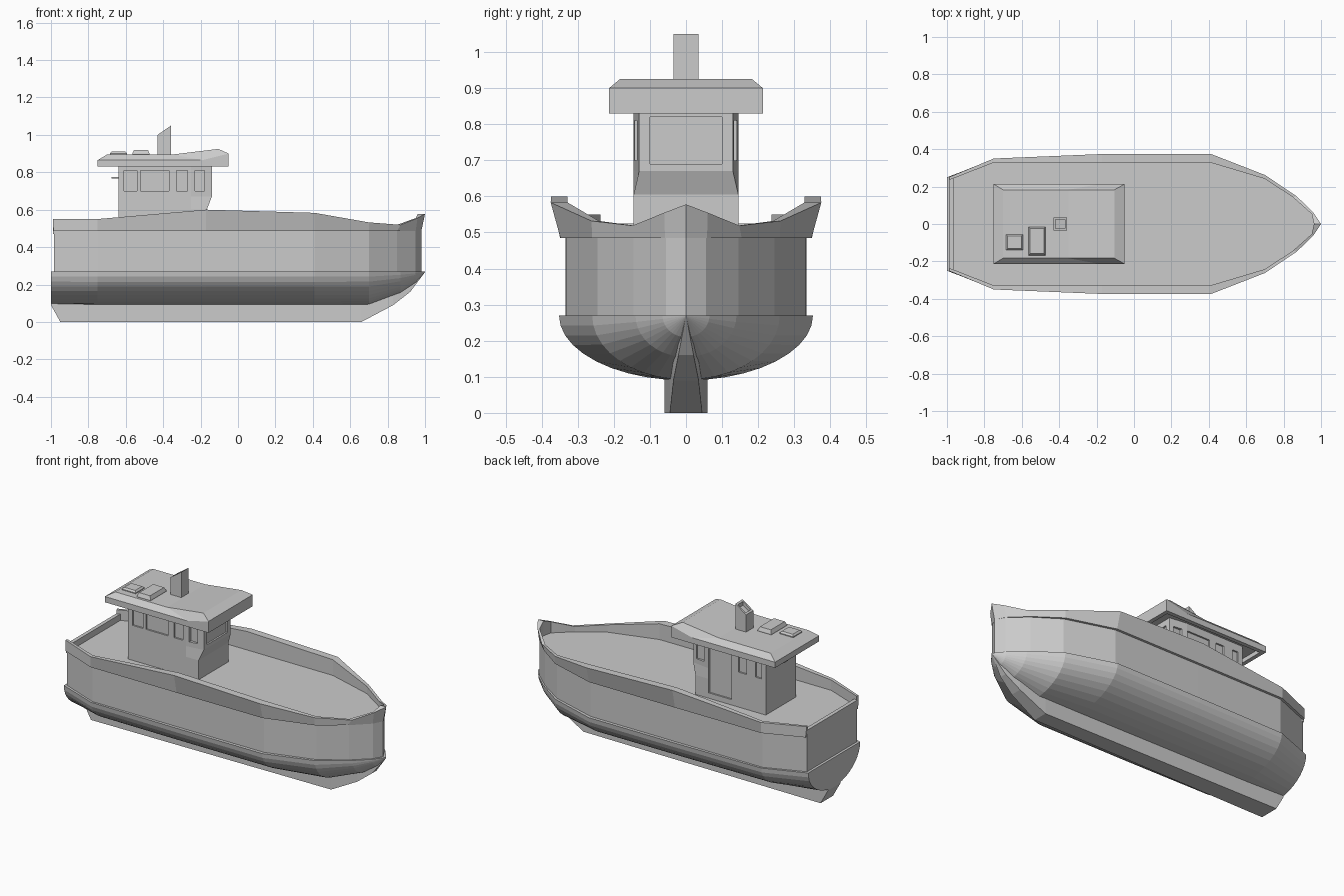
import bpy, bmesh, math

if "Cube" in bpy.data.objects:
    bpy.data.objects.remove(bpy.data.objects["Cube"], do_unlink=True)

GREY = (0.6, 0.6, 0.6, 1)
grey = bpy.data.materials.new("plain grey")
grey.use_nodes = True
grey.diffuse_color = GREY
grey.node_tree.nodes["Principled BSDF"].inputs["Base Color"].default_value = GREY


def finish(name, bm):
    bmesh.ops.remove_doubles(bm, verts=bm.verts, dist=0.0005)
    bmesh.ops.dissolve_degenerate(bm, edges=bm.edges, dist=0.0002)
    bmesh.ops.recalc_face_normals(bm, faces=bm.faces)
    mesh = bpy.data.meshes.new(name)
    bm.to_mesh(mesh)
    bm.free()
    mesh.materials.append(grey)
    ob = bpy.data.objects.new(name, mesh)
    bpy.context.collection.objects.link(ob)
    return ob


def add_loft(bm, rings):
    """Closed rings joined in order; ends capped with strips across."""
    rows = [[bm.verts.new(p) for p in r] for r in rings]
    n = len(rows[0])
    for a, b in zip(rows, rows[1:]):
        for i in range(n):
            j = (i + 1) % n
            bm.faces.new((a[i], a[j], b[j], b[i]))
    for r in (rows[0], rows[-1]):
        for i in range(n // 2 - 1):
            bm.faces.new((r[i], r[i + 1], r[n - 2 - i], r[n - 1 - i]))


def loft(name, rings):
    bm = bmesh.new()
    add_loft(bm, rings)
    return finish(name, bm)


def rect(x0, x1, y0, y1, z0, z1=None):
    z1 = z0 if z1 is None else z1
    return [(x0, y0, z0), (x1, y0, z1), (x1, y1, z1), (x0, y1, z0)]


def sided_hull(name, rows):
    """Half sections from stern to bow, built on both sides, stern closed."""
    bm = bmesh.new()
    for s in (1, -1):
        grid = [[bm.verts.new((x, s * y, z)) for x, y, z in r] for r in rows]
        for a, b in zip(grid, grid[1:]):
            for i in range(len(a) - 1):
                bm.faces.new((a[i], a[i + 1], b[i + 1], b[i]))
        bm.faces.new(grid[0])
    return finish(name, bm)


# Upper hull with deck and flared bulwark
# x, wall half width, top x, top half width, top z
DECK, STEP, CHINE = 0.487, 0.485, 0.27
stations = [
    (-0.985, 0.24, -0.99, 0.25, 0.55),
    (-0.75, 0.333, -0.75, 0.35, 0.55),
    (-0.17, 0.334, -0.17, 0.374, 0.60),
    (0.41, 0.333, 0.41, 0.375, 0.583),
    (0.70, 0.245, 0.70, 0.262, 0.532),
    (0.85, 0.145, 0.87, 0.148, 0.519),
    (0.95, 0.055, 0.96, 0.06, 0.555),
    (0.98, 0.0, 1.0, 0.0, 0.578),
]
rows = []
for x, w, xt, wt, zt in stations:
    lip = 0.015 * min(1, w / 0.24)
    xi = min(x, 0.962)
    wi = w * 0.985
    rows.append([
        (xi, 0, DECK), (xi, wi, DECK), (xi, wi, zt), (xt, wt, zt),
        (x, w + lip, STEP), (x, w, STEP), (x, w, CHINE), (x, 0, CHINE),
    ])
sided_hull("upper_hull", rows)

# Low wall across the stern
loft("stern_wall", [rect(-0.988, -0.965, -0.245, 0.245, z) for z in (0.47, 0.525)])

# Rounded lower hull: x, half width, depth below the chine
lower = [
    (-1.0, 0.25, 0.178), (-0.75, 0.345, 0.18), (-0.17, 0.352, 0.18),
    (0.41, 0.352, 0.18), (0.70, 0.26, 0.178), (0.87, 0.14, 0.115),
    (0.95, 0.065, 0.06), (1.0, 0.0, 0.005),
]
SEG = 10
rows = []
for x, w, d in lower:
    row = [(x, 0, CHINE)]
    for k in range(SEG + 1):
        t = math.pi / 2 * k / SEG
        row.append((x, w * math.cos(t), CHINE - d * math.sin(t)))
    rows.append(row)
sided_hull("lower_hull", rows)

# Keel: x, half width, bottom, top
keel = [
    (-1.0, 0.06, 0.09, 0.13), (-0.95, 0.06, 0.0, 0.13), (0.66, 0.045, 0.0, 0.13),
    (0.83, 0.035, 0.09, 0.18), (0.92, 0.021, 0.16, 0.23), (0.995, 0.002, 0.26, 0.27),
]
loft("keel", [[(x, -w, a), (x, w, a), (x, w, b), (x, -w, b)] for x, w, a, b in keel])

# Cabin with tapered front: z, front x, front half width
CW = 0.145
cabin = loft("cabin", [
    [(-0.64, -CW, z), (-0.25, -CW, z), (xf, -w, z),
     (xf, w, z), (-0.25, CW, z), (-0.64, CW, z)]
    for z, xf, w in ((0.47, -0.165, CW), (0.605, -0.165, CW),
                     (0.67, -0.14, 0.13), (0.86, -0.14, 0.13))
])

# Recessed windows and door, cut into the cabin: side, x range, z range
WIN = (0.70, 0.81)
openings = [
    (-1, -0.61, -0.54, WIN), (-1, -0.52, -0.37, WIN),
    (-1, -0.33, -0.27, WIN), (-1, -0.23, -0.18, WIN),
    (1, -0.61, -0.57, WIN), (1, -0.51, -0.455, WIN),
    (1, -0.41, -0.255, (0.52, 0.81)), (1, -0.22, -0.165, WIN),
]
bm = bmesh.new()
for s, x0, x1, zs in openings:
    inner = 0.124 if x0 > -0.25 else 0.135
    add_loft(bm, [rect(x0, x1, *sorted((s * inner, s * 0.2)), z) for z in zs])
add_loft(bm, [rect(-0.15, -0.1, -0.1, 0.1, z) for z in (0.69, 0.82)])
cutter = finish("opening_cutter", bm)
cutter.hide_render = True
cut = cabin.modifiers.new("openings", 'BOOLEAN')
cut.operation = 'DIFFERENCE'
cut.solver = 'EXACT'
cut.object = cutter
bpy.context.view_layer.update()
graph = bpy.context.evaluated_depsgraph_get()
cut_mesh = bpy.data.meshes.new_from_object(cabin.evaluated_get(graph))
cabin.modifiers.clear()
cabin.data = cut_mesh
bpy.data.objects.remove(cutter, do_unlink=True)


# Overhanging roof with a hollow underside and a raised front
def roof_ring(xs, w, zs):
    side = list(zip(xs, zs))
    return [(x, -w, z) for x, z in side] + [(x, w, z) for x, z in reversed(side)]


loft("roof", [
    roof_ring((-0.725, -0.19, -0.075), 0.188, (0.855, 0.855, 0.855)),
    roof_ring((-0.725, -0.19, -0.075), 0.188, (0.83, 0.83, 0.83)),
    roof_ring((-0.75, -0.19, -0.05), 0.213, (0.83, 0.83, 0.83)),
    roof_ring((-0.75, -0.19, -0.05), 0.213, (0.865, 0.865, 0.90)),
    roof_ring((-0.70, -0.35, -0.105), 0.183, (0.895, 0.895, 0.925)),
])

# Slanted funnel with an open top
loft("funnel", [
    rect(-0.43, -0.358, -0.035, 0.035, 0.88),
    rect(-0.43, -0.358, -0.035, 0.035, 1.0, 1.05),
    rect(-0.42, -0.368, -0.025, 0.025, 1.007, 1.043),
    rect(-0.42, -0.368, -0.025, 0.025, 0.985, 1.02),
])

# Roof hatches with tapered sides
for name, x0, x1, y0, y1, top in (
        ("rear_hatch", -0.685, -0.593, -0.14, -0.055, 0.91),
        ("front_hatch", -0.565, -0.473, -0.168, -0.015, 0.92)):
    e = 0.009
    loft(name, [rect(x0, x1, y0, y1, 0.885), rect(x0, x1, y0, y1, 0.9),
                rect(x0 + e, x1 - e, y0 + e, y1 - e, top)])

# Small bracket on the rear cabin wall
loft("rear_bracket", [rect(-0.675, -0.635, -0.02, 0.02, z) for z in (0.766, 0.774)])
